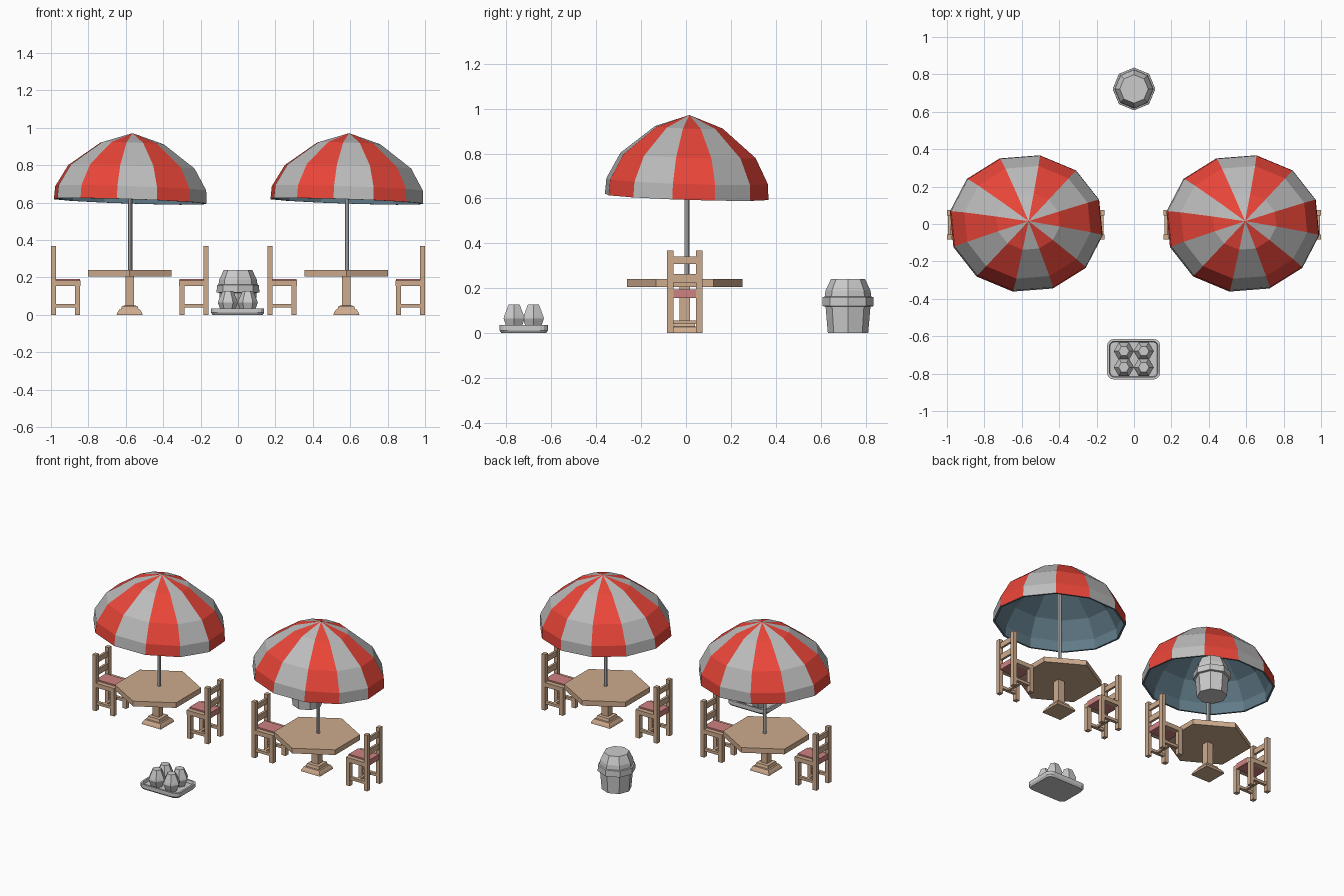
import bpy, bmesh, math
from mathutils import Matrix

if "Cube" in bpy.data.objects:
    bpy.data.objects.remove(bpy.data.objects["Cube"])


def mat(name, rgb):
    m = bpy.data.materials.new(name)
    m.diffuse_color = (*rgb, 1)
    m.use_nodes = True
    m.node_tree.nodes["Principled BSDF"].inputs["Base Color"].default_value = m.diffuse_color
    return m


WOOD = mat("wood", (0.62, 0.41, 0.27))
RED = mat("red_cloth", (0.82, 0.06, 0.04))
GREY = mat("grey_cloth", (0.5, 0.5, 0.5))
LINING = mat("lining", (0.12, 0.2, 0.25))
PINK = mat("cushion_pink", (0.62, 0.22, 0.22))


def finish(name, bm, loc=(0, 0, 0), mats=()):
    bmesh.ops.recalc_face_normals(bm, faces=bm.faces)
    me = bpy.data.meshes.new(name)
    bm.to_mesh(me)
    bm.free()
    for m in mats:
        me.materials.append(m)
    ob = bpy.data.objects.new(name, me)
    ob.location = loc
    bpy.context.collection.objects.link(ob)
    return ob


def box(name, x, y, z, m=None, loc=(0, 0, 0)):
    """Box from (min, max) pairs."""
    bm = bmesh.new()
    bmesh.ops.create_cube(bm, size=1)
    for v in bm.verts:
        for i, (a, b) in enumerate((x, y, z)):
            v.co[i] = a if v.co[i] < 0 else b
    return finish(name, bm, loc, [m] if m else [])


def lathe(name, profile, n, turn=0, loc=(0, 0, 0), m=None):
    """Closed n-sided stack of (radius, z) rings with flat caps."""
    bm = bmesh.new()
    rings = [[bm.verts.new((r * math.cos(turn + k * math.tau / n),
                            r * math.sin(turn + k * math.tau / n), z))
              for k in range(n)] for r, z in profile]
    for a, b in zip(rings, rings[1:]):
        for k in range(n):
            j = (k + 1) % n
            bm.faces.new((a[k], a[j], b[j], b[k]))
    bm.faces.new(rings[0])
    bm.faces.new(rings[-1])
    return finish(name, bm, loc, [m] if m else [])


def canopy(loc):
    """Twelve striped panels outside, dark lining inside, slightly tilted."""
    bm = bmesh.new()
    n = 12
    outer = [(0.415, 0), (0.41, 0.07), (0.343, 0.185), (0.172, 0.31)]
    inner = [(0.402, 0), (0.397, 0.065), (0.33, 0.175), (0.165, 0.297)]

    def shell(profile, top):
        rings = [[bm.verts.new((r * math.cos(math.radians(30 * k - 10)),
                                0.892 * r * math.sin(math.radians(30 * k - 10)), z))
                  for k in range(n)] for r, z in profile]
        tip = bm.verts.new((0, 0, top))
        return rings, tip

    def skin(rings, tip, striped):
        for k in range(n):
            j = (k + 1) % n
            quads = [(a[k], a[j], b[j], b[k]) for a, b in zip(rings, rings[1:])]
            for vs in quads + [(rings[-1][k], rings[-1][j], tip)]:
                bm.faces.new(vs).material_index = k % 2 if striped else 2

    o, i = shell(outer, 0.365), shell(inner, 0.35)
    skin(*o, True)
    skin(*i, False)
    for k in range(n):
        j = (k + 1) % n
        bm.faces.new((o[0][0][k], o[0][0][j], i[0][0][j], i[0][0][k])).material_index = 2
    bm.transform(Matrix.Rotation(0.033, 4, 'Y') @ Matrix.Rotation(-0.033, 4, 'X'))
    finish("umbrella_canopy", bm, loc, [RED, GREY, LINING])


def chair(cx, side):
    """Chair whose back is at side * 0.42 from the table centre."""
    loc = (cx, -0.005, 0)

    def part(name, a, b, y, z, m=WOOD):
        box(name, sorted((side * a, side * b)), y, z, m, loc)

    for s in (-1, 1):
        y = sorted((s * 0.05, s * 0.079))
        yi = sorted((s * 0.055, s * 0.074))
        part("back_post", 0.395, 0.421, y, (0, 0.368))
        part("front_leg", 0.265, 0.293, y, (0, 0.157))
        part("seat_rail", 0.264, 0.395, y, (0.155, 0.184))
        part("side_stretcher", 0.293, 0.395, yi, (0.04, 0.058))
    part("cross_stretcher", 0.335, 0.352, (-0.056, 0.056), (0.041, 0.057))
    part("cushion", 0.265, 0.415, (-0.05, 0.05), (0.157, 0.193), PINK)
    part("upper_slat", 0.4, 0.415, (-0.05, 0.05), (0.308, 0.342))
    part("lower_slat", 0.4, 0.415, (-0.05, 0.05), (0.225, 0.263))


# Two table sets
for cx in (-0.579, 0.579):
    q = math.sqrt(2)
    lathe("table_top", [(0.2575, 0.206), (0.2575, 0.24)], 6, math.pi / 2,
          (cx, -0.006, 0), WOOD)
    lathe("table_pedestal",
          [(0.07 * q, 0), (0.066 * q, 0.012), (0.056 * q, 0.028), (0.047 * q, 0.03),
           (0.042 * q, 0.048), (0.023 * q, 0.05), (0.023 * q, 0.207)],
          4, math.pi / 4, (cx, -0.006, 0), WOOD)
    lathe("umbrella_pole", [(0.011, 0.2), (0.011, 0.955)], 8, 0, (cx + 0.003, 0.004, 0))
    canopy((cx + 0.003, 0.003, 0.607))
    for side in (-1, 1):
        chair(cx, side)

# Barrel with a raised band
lathe("barrel", [(0.09, 0), (0.1, 0.118), (0.114, 0.12), (0.113, 0.16), (0.104, 0.162),
                 (0.1, 0.19), (0.076, 0.24)], 8, 0, (0, 0.722, 0))

# Tray with rounded corners and a sunken floor
bm = bmesh.new()


def outline(hx, hy, r, z):
    pts = []
    for c, (sx, sy) in enumerate(((1, 1), (-1, 1), (-1, -1), (1, -1))):
        for t in range(4):
            a = math.radians(90 * c + 30 * t)
            pts.append(bm.verts.new((sx * (hx - r) + r * math.cos(a),
                                     sy * (hy - r) + r * math.sin(a), z)))
    return pts


loops = [outline(0.134, 0.1, 0.03, 0), outline(0.142, 0.108, 0.035, 0.012),
         outline(0.142, 0.108, 0.035, 0.035), outline(0.13, 0.096, 0.025, 0.035),
         outline(0.126, 0.092, 0.022, 0.018)]
for a, b in zip(loops, loops[1:]):
    for k in range(16):
        j = (k + 1) % 16
        bm.faces.new((a[k], a[j], b[j], b[k]))
bm.faces.new(loops[0])
bm.faces.new(loops[-1])
finish("tray", bm, (-0.002, -0.723, 0))

# Four six-sided jars on the tray
for x in (-0.054, 0.052):
    for y in (-0.68, -0.766):
        lathe("jar", [(0.036, 0.018), (0.054, 0.065), (0.05, 0.078), (0.028, 0.128)],
              6, 0, (x, y, 0))
